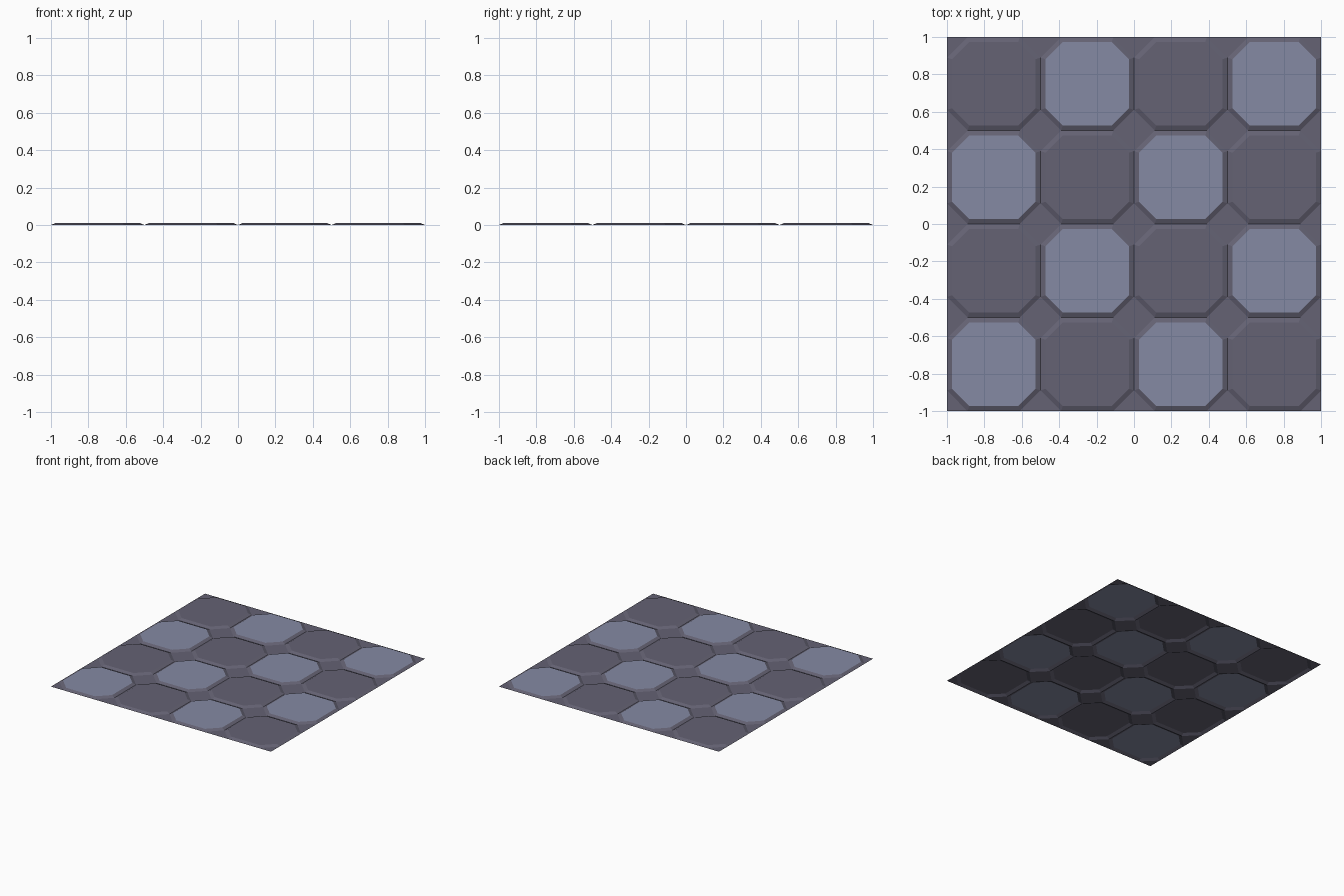
import bpy, bmesh

if "Cube" in bpy.data.objects:
    bpy.data.objects.remove(bpy.data.objects["Cube"])

N, CELL = 4, 0.5          # 4 x 4 tiles
CUT_OUT = 0.11            # corner cut at the groove
INSET, CUT_IN = 0.027, 0.092   # raised face
HEIGHT = 0.012


def material(name, rgb):
    m = bpy.data.materials.new(name)
    m.diffuse_color = (*rgb, 1)
    m.use_nodes = True
    m.node_tree.nodes["Principled BSDF"].inputs["Base Color"].default_value = m.diffuse_color
    return m


def octagon(bm, cx, cy, half, cut, z):
    a = half - cut
    pts = [(half, -a), (half, a), (a, half), (-a, half),
           (-half, a), (-half, -a), (-a, -half), (a, -half)]
    return [bm.verts.new((cx + x, cy + y, z)) for x, y in pts]


bm = bmesh.new()
h = CELL / 2
for i in range(N):
    for j in range(N):
        cx, cy = -1 + CELL * (i + 0.5), -1 + CELL * (j + 0.5)
        outer = octagon(bm, cx, cy, h, CUT_OUT, 0)
        inner = octagon(bm, cx, cy, h - INSET, CUT_IN, HEIGHT)
        # raised octagonal face in checkerboard colours
        top = bm.faces.new(inner)
        top.material_index = 1 if (i + j) % 2 == 0 else 0
        # sloped rim
        for k in range(8):
            n = (k + 1) % 8
            bm.faces.new((outer[k], outer[n], inner[n], inner[k]))
        # low corner pieces, which join into diamonds
        for k, (sx, sy) in zip((1, 3, 5, 7), ((1, 1), (-1, 1), (-1, -1), (1, -1))):
            c = bm.verts.new((cx + sx * h, cy + sy * h, 0))
            bm.faces.new((outer[k], c, outer[(k + 1) % 8]))
bmesh.ops.remove_doubles(bm, verts=bm.verts[:], dist=0.0005)

mesh = bpy.data.meshes.new("floor_tiles")
# all faces already wind upwards
bm.to_mesh(mesh)
bm.free()
mesh.materials.append(material("dark slate", (0.128, 0.122, 0.172)))
mesh.materials.append(material("pale blue grey", (0.232, 0.254, 0.366)))
floor = bpy.data.objects.new("floor_tiles", mesh)
bpy.context.collection.objects.link(floor)
